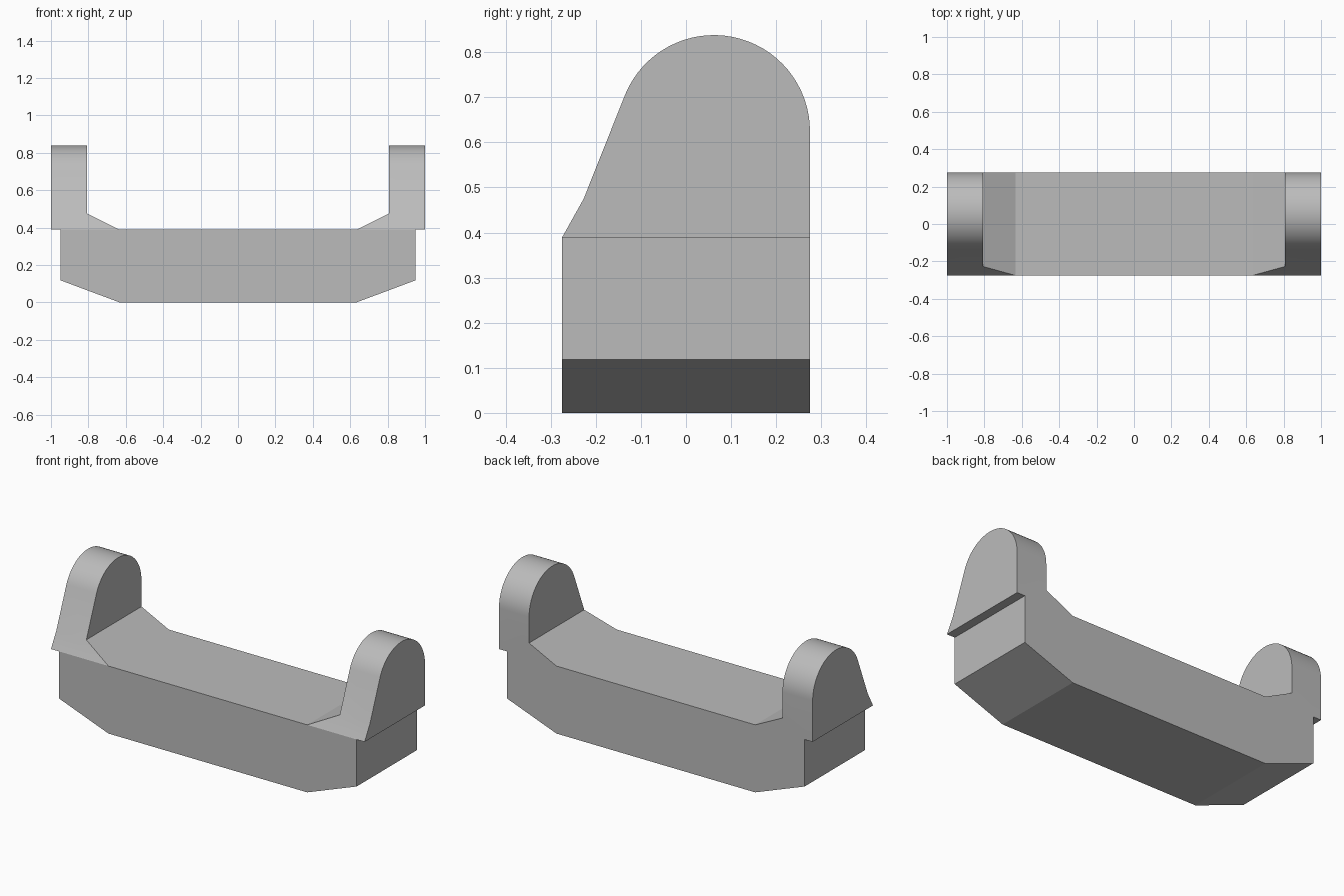
import bpy, bmesh, math

if "Cube" in bpy.data.objects:
    bpy.data.objects.remove(bpy.data.objects["Cube"])

grey = bpy.data.materials.new("light_grey")
grey.diffuse_color = (0.5, 0.5, 0.5, 1)
grey.use_nodes = True
grey.node_tree.nodes["Principled BSDF"].inputs["Base Color"].default_value = grey.diffuse_color


def prism(name, points, direction):
    """Closed prism from a 3D outline swept along a direction."""
    bm = bmesh.new()
    face = bm.faces.new([bm.verts.new(p) for p in points])
    swept = bmesh.ops.extrude_face_region(bm, geom=[face])
    verts = [v for v in swept["geom"] if isinstance(v, bmesh.types.BMVert)]
    bmesh.ops.translate(bm, verts=verts, vec=direction)
    bmesh.ops.recalc_face_normals(bm, faces=bm.faces)
    mesh = bpy.data.meshes.new(name)
    bm.to_mesh(mesh)
    bm.free()
    mesh.materials.append(grey)
    obj = bpy.data.objects.new(name, mesh)
    bpy.context.collection.objects.link(obj)
    return obj


# Bracket: front outline with chamfered base, ramps and overhanging lugs
half = [(0.634, 0), (0.949, 0.118), (0.949, 0.389), (1, 0.389),
        (1, 0.95), (0.808, 0.95), (0.808, 0.475), (0.634, 0.389)]
outline = half + [(-x, z) for x, z in reversed(half)]
bracket = prism("bracket", [(x, -0.4, z) for x, z in outline], (0, 0.8, 0))

# Side outline: upright back, rounded top, sloping front
cy, cz, r = 0.062, 0.625, 0.213
side = [(0.275, -0.1)]
for i in range(33):
    a = math.radians(157.6 * i / 32)
    side.append((cy + r * math.cos(a), cz + r * math.sin(a)))
side += [(-0.227, 0.475), (-0.275, 0.389), (-0.275, -0.1)]
cutter = prism("side_cutter", [(-1.2, y, z) for y, z in side], (2.4, 0, 0))
cutter.hide_render = True

# Trim the bracket to the side outline
mod = bracket.modifiers.new("trim", 'BOOLEAN')
mod.operation = 'INTERSECT'
mod.solver = 'EXACT'
mod.object = cutter
bpy.context.view_layer.objects.active = bracket
bracket.select_set(True)
bpy.ops.object.modifier_apply(modifier=mod.name)
bpy.data.objects.remove(cutter)
bpy.ops.object.shade_smooth_by_angle(angle=math.radians(15))
